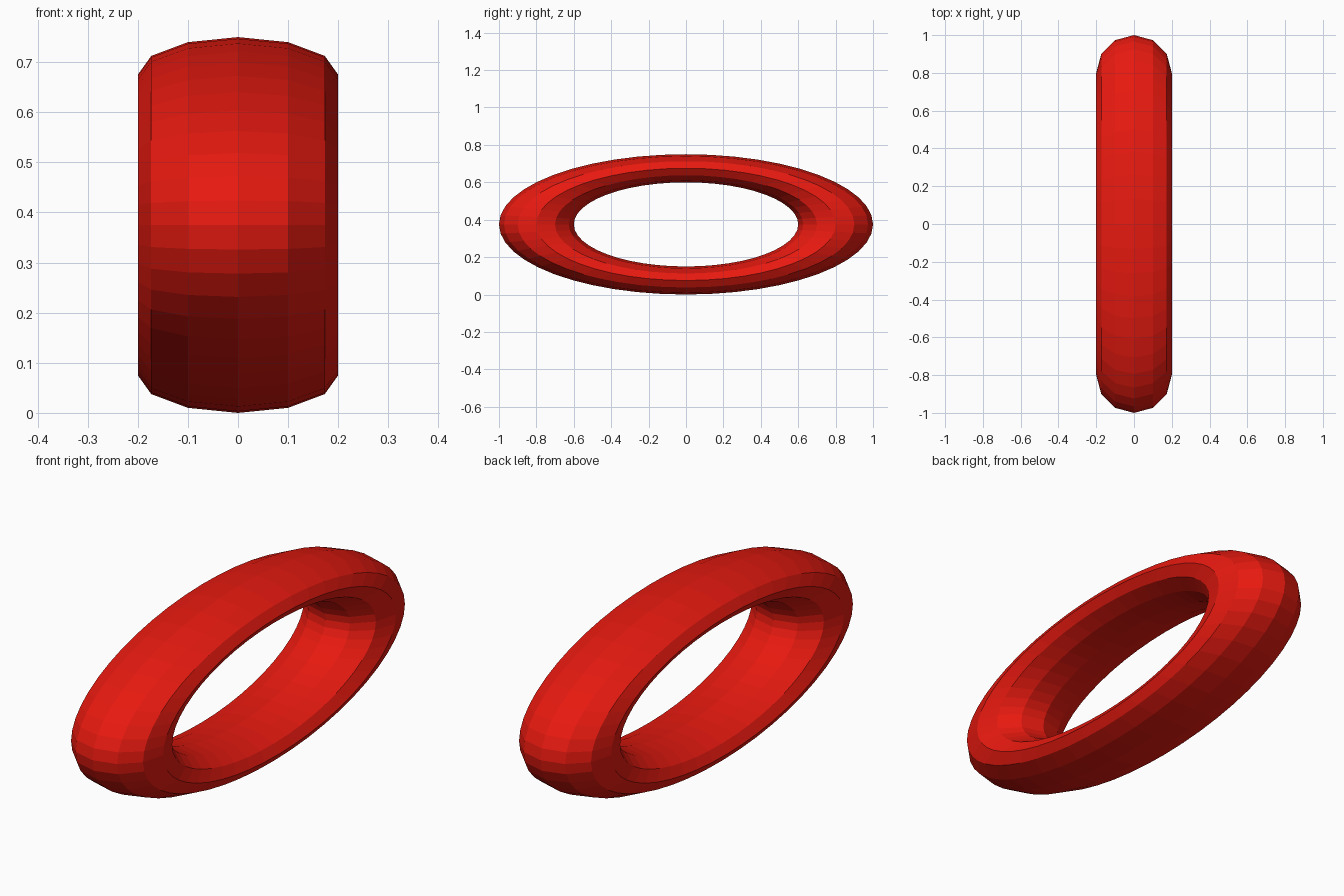
import bpy
import math

if "Cube" in bpy.data.objects:
    bpy.data.objects.remove(bpy.data.objects["Cube"])

# Flattened ring: torus with its axis along x, squashed in height
SQUASH = 0.375
bpy.ops.mesh.primitive_torus_add(
    major_segments=48, minor_segments=12,
    major_radius=0.8, minor_radius=0.2,
    location=(0, 0, SQUASH), rotation=(0, math.pi / 2, 0))
ring = bpy.context.object
ring.name = "ring"
ring.scale = (SQUASH, 1, 1)
bpy.ops.object.transform_apply(location=False, rotation=True, scale=True)
bpy.ops.object.shade_flat()

# Red finish
red = bpy.data.materials.new("red")
red.diffuse_color = (0.8, 0.01, 0.005, 1)
red.use_nodes = True
red.node_tree.nodes["Principled BSDF"].inputs["Base Color"].default_value = red.diffuse_color
ring.data.materials.append(red)
